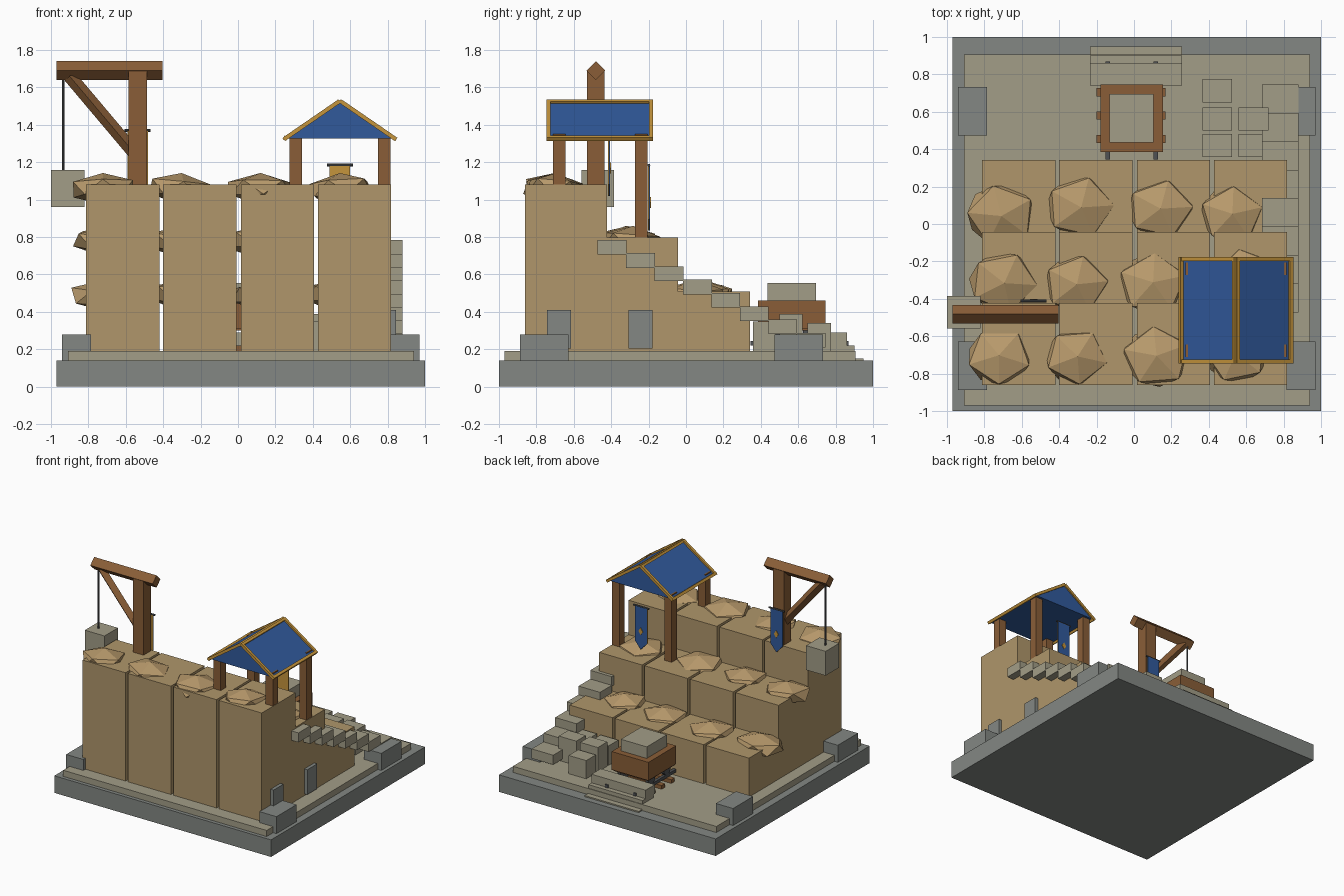
import bpy, bmesh, math, random
from mathutils import Vector, Matrix

random.seed(4)
cube = bpy.data.objects.get("Cube")
if cube:
    bpy.data.objects.remove(cube, do_unlink=True)


def material(name, r, g, b):
    col = [(c / 255) ** 2.2 for c in (r, g, b)] + [1]
    m = bpy.data.materials.new(name)
    m.use_nodes = True
    m.diffuse_color = col
    m.node_tree.nodes["Principled BSDF"].inputs["Base Color"].default_value = col
    return m


GREY = material("grey stone", 130, 134, 130)
PAVING = material("paving stone", 161, 156, 134)
SAND = material("sandstone", 174, 149, 106)
ROCK = material("pale rock", 182, 152, 107)
WOOD = material("wood", 136, 94, 58)
IRON = material("dark iron", 80, 82, 84)
BLUE = material("blue cloth", 52, 90, 154)
GOLD = material("gold trim", 196, 147, 62)


def finish(bm, name, mat):
    bmesh.ops.recalc_face_normals(bm, faces=bm.faces)
    mesh = bpy.data.meshes.new(name)
    bm.to_mesh(mesh)
    bm.free()
    mesh.materials.append(mat)
    obj = bpy.data.objects.new(name, mesh)
    bpy.context.collection.objects.link(obj)
    return obj


def box(name, mat, x, y, z):
    """Box from (min, max) ranges on each axis."""
    bm = bmesh.new()
    size = [b - a for a, b in (x, y, z)]
    mid = [(a + b) / 2 for a, b in (x, y, z)]
    bmesh.ops.create_cube(bm, size=1, matrix=Matrix.Translation(mid) @ Matrix.Diagonal((*size, 1)))
    return finish(bm, name, mat)


def bar(name, mat, a, b, width, roll=0, sides=4):
    """Straight bar from a to b; width is across the flats for four sides."""
    a, b = Vector(a), Vector(b)
    d = b - a
    rot = d.to_track_quat('Z', 'Y').to_matrix().to_4x4()
    bm = bmesh.new()
    radius = width / math.sqrt(2) if sides == 4 else width / 2
    turn = math.radians(45 + roll) if sides == 4 else 0
    bmesh.ops.create_cone(bm, cap_ends=True, segments=sides, radius1=radius, radius2=radius,
                          depth=d.length,
                          matrix=Matrix.Translation((a + b) / 2) @ rot @ Matrix.Rotation(turn, 4, 'Z'))
    return finish(bm, name, mat)


def prism(name, mat, profile, y0, y1):
    """Extrude an (x, z) profile along y."""
    bm = bmesh.new()
    face = bm.faces.new([bm.verts.new((x, y0, z)) for x, z in profile])
    new = bmesh.ops.extrude_face_region(bm, geom=[face])["geom"]
    bmesh.ops.translate(bm, vec=(0, y1 - y0, 0), verts=[v for v in new if isinstance(v, bmesh.types.BMVert)])
    return finish(bm, name, mat)


def rock(name, x, y, z, r):
    bm = bmesh.new()
    m = (Matrix.Translation((x, y, z)) @ Matrix.Rotation(random.uniform(-.12, .12), 4, 'X')
         @ Matrix.Rotation(random.uniform(-.12, .12), 4, 'Y')
         @ Matrix.Diagonal((r * 1.08, r * .96, .085, 1))
         @ Matrix.Rotation(random.uniform(0, 6), 4, 'Z'))
    bmesh.ops.create_icosphere(bm, subdivisions=1, radius=1, matrix=m)
    finish(bm, name, ROCK)


def banner(name, x, y, top):
    """Hanging pennant: blue face at the back, gold lining, rod and diamond badge."""
    def outline(w, h, tip):
        return [(x - w, top), (x + w, top), (x + w, top - h), (x, top - tip), (x - w, top - h)]
    prism(name + "_lining", GOLD, outline(.055, .29, .35), y - .006, y)
    prism(name + "_cloth", BLUE, outline(.054, .289, .349), y, y + .006)
    c = top - .2
    prism(name + "_badge", GOLD, [(x - .02, c), (x, c - .03), (x + .02, c), (x, c + .03)], y + .005, y + .01)
    bar(name + "_rod", IRON, (x - .07, y, top), (x + .07, y, top), .015, sides=8)


# Base and paved floor
box("base", GREY, (-.97, 1), (-1, 1), (0, .14))
box("floor", PAVING, (-.91, .94), (-.97, .905), (.14, .19))
for i, x in enumerate((-.863, .893)):
    for j, y in enumerate((-.757, .603)):
        box(f"corner_block_{i}{j}", GREY, (x - .078, x + .078), (y - .13, y + .13), (.14, .28))

# Stepped cliff: three tiers of four columns
columns = [(-.812, -.42), (-.4, -.008), (.015, .407), (.428, .818)]
tiers = [(-.86, -.422, 1.08), (-.422, -.042, .797), (-.042, .342, .51)]
for i, (y0, y1, top) in enumerate(tiers):
    for j, span in enumerate(columns):
        box(f"cliff_{i}{j}", SAND, span, (y0, y1), (.19, top))

# Rough rocks embedded in the tier tops
rocks = [[(-.72, -.71), (-.31, -.71), (.12, -.71), (.55, -.70)],
         [(-.70, -.31), (-.31, -.32), (.10, -.32), (.60, -.29)],
         [(-.71, .05), (-.29, .09), (.14, .08), (.52, .05)]]
for i, row in enumerate(rocks):
    for j, (x, y) in enumerate(row):
        rock(f"rock_{i}{j}", x, y, tiers[i][2] - .022, random.uniform(.17, .19))

# Side wall slabs
for i, y in enumerate((-.68, -.243)):
    box(f"wall_slab_{i}", GREY, (.8, .845), (y - .064, y + .064), (.205, .41))

# Staircase on the side
for i in range(8):
    y, z = -.472 + i * .152, .785 - i * .071
    box(f"stair_{i}", PAVING, (.685, .88), (y, y + .154), (z - .078, z))

# Loose cut stones
for i, (x, y, top) in enumerate([(.445, .712, .34), (.445, .562, .39), (.445, .42, .35),
                                 (.64, .562, .39), (.64, .42, .35)]):
    box(f"cut_stone_{i}", PAVING, (x - .08, x + .08), (y - .062, y + .062), (.19, top))

# Loading steps
for i, (y0, y1, top) in enumerate([(.74, .86, .29), (.76, .9, .22), (.86, .95, .15)]):
    box(f"loading_step_{i}", PAVING, (-.235, .257), (y0, y1), (top - .075 if i < 2 else .12, top))

# Track
for i, y in enumerate((.455, .58, .705)):
    box(f"track_tie_{i}", WOOD, (-.2, .168), (y - .022, y + .022), (.19, .22))
for i, x in enumerate((-.14, .115)):
    box(f"rail_{i}", IRON, (x - .012, x + .012), (.345, .868), (.22, .245))
    for j, y in enumerate((.465, .665)):
        bar(f"cart_wheel_{i}{j}", IRON, (x - .015, y, .285), (x + .015, y, .285), .085, sides=10)

# Cart with its stone load
box("cart_bed", WOOD, (-.17, .145), (.395, .735), (.3, .34))
for i, x in enumerate((-.18, .1)):
    box(f"cart_side_{i}", WOOD, (x, x + .055), (.385, .745), (.31, .46))
for i, y in enumerate((.385, .69)):
    box(f"cart_end_{i}", WOOD, (-.126, .101), (y, y + .055), (.31, .46))
box("cart_load", PAVING, (-.13, .105), (.435, .695), (.34, .555))

# Crane
box("crane_post", WOOD, (-.585, -.487), (-.53, -.435), (1.06, 1.69))
bar("crane_beam", WOOD, (-.97, -.482, 1.69), (-.403, -.482, 1.69), .071, roll=45)
bar("crane_brace", WOOD, (-.9, -.482, 1.66), (-.55, -.482, 1.245), .05, roll=45)
bar("crane_rope", IRON, (-.935, -.475, 1.14), (-.935, -.475, 1.68), .014, sides=8)
box("hanging_stone", PAVING, (-1, -.822), (-.56, -.385), (.96, 1.16))
banner("crane_banner", -.537, -.412, 1.37)

# Pavilion posts and roof
for i, x in enumerate((.308, .782)):
    for j, (y, foot) in enumerate([(-.678, 1.06), (-.24, .78)]):
        box(f"pavilion_post_{i}{j}", WOOD, (x - .033, x + .033), (y - .034, y + .034), (foot, 1.35))
mid, eave, ridge = .545, 1.328, 1.523
front, back = -.735, -.187
prism("pavilion_roof", BLUE, [(mid - .29, eave), (mid + .29, eave), (mid, ridge)], front, back)

# Gold edging round both roof slopes
for i, side in enumerate((-1, 1)):
    low, high = mid + side * .292, mid + side * .008
    for j, y in enumerate((front, back)):
        bar(f"roof_rake_{i}{j}", GOLD, (low, y, eave), (high, y, ridge), .022)
    bar(f"roof_eave_{i}", GOLD, (low, front - .011, eave), (low, back + .011, eave), .022, roll=33)
    bar(f"roof_ridge_{i}", GOLD, (high, front - .011, ridge), (high, back + .011, ridge), .02, roll=33)
banner("pavilion_banner", .545, -.198, 1.185)
